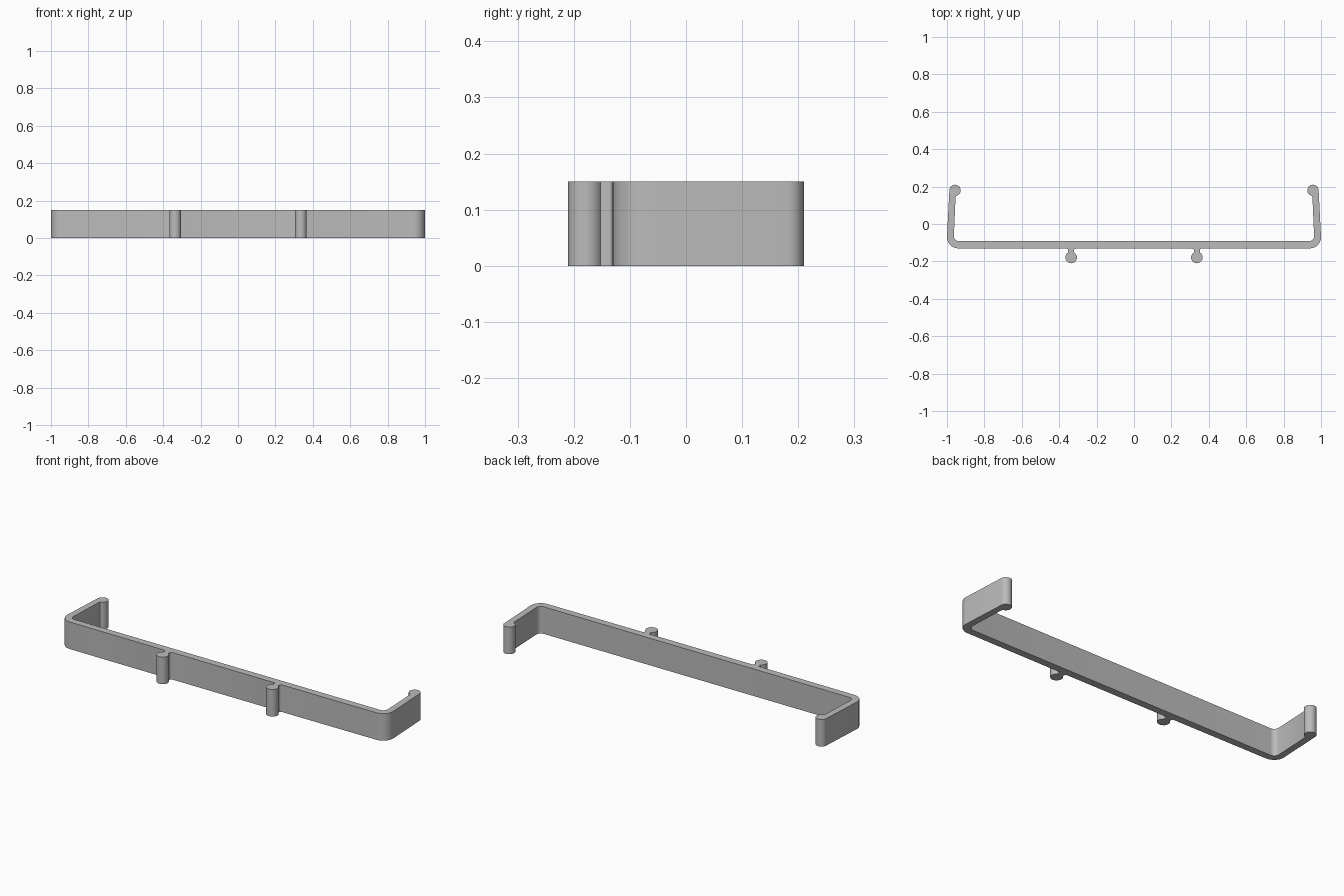
import bpy
import bmesh
from math import sin, cos, radians

if "Cube" in bpy.data.objects:
    bpy.data.objects.remove(bpy.data.objects["Cube"], do_unlink=True)

HEIGHT = 0.15


def arc(cx, cy, r, start, end, steps):
    """Points on a circular arc, angles in degrees."""
    angles = [radians(start + (end - start) * i / steps) for i in range(steps + 1)]
    return [(cx + r * cos(a), cy + r * sin(a)) for a in angles]


# Half of the clip outline, from the front centre round to the back centre
PEG_X, PEG_Y, NECK = 0.336, -0.179, 0.016
half = [(0, -0.132)]
# Front peg on its flared neck
half += arc(PEG_X - NECK - 0.008, -0.14, 0.008, 90, 0, 4)
half += arc(PEG_X, PEG_Y, 0.031, 120, 420, 32)
half += arc(PEG_X + NECK + 0.008, -0.14, 0.008, 180, 90, 4)
# Rounded outer corner, then the arm leaning slightly inward to its end bead
half += [(0.73, -0.131)]
half += arc(0.94, -0.07, 0.06, 270, 360, 12)
half += arc(0.957, 0.18, 0.03, 2, 258, 28)
# Inner arm face and inner corner
half += [(0.954, 0.142)]
half += arc(0.936, -0.065, 0.027, 0, -90, 8)
half += [(0, -0.092)]

outline = half + [(-x, y) for x, y in reversed(half[1:-1])]

# Extrude the outline into the strip
bm = bmesh.new()
base = bm.faces.new([bm.verts.new((x, y, 0)) for x, y in outline])
top = bmesh.ops.extrude_face_region(bm, geom=[base], use_keep_orig=True)["geom"]
bmesh.ops.translate(bm, vec=(0, 0, HEIGHT),
                    verts=[v for v in top if isinstance(v, bmesh.types.BMVert)])
bmesh.ops.recalc_face_normals(bm, faces=bm.faces)
mesh = bpy.data.meshes.new("clip_strip")
bm.to_mesh(mesh)
bm.free()

clip = bpy.data.objects.new("clip_strip", mesh)
bpy.context.collection.objects.link(clip)

# Plain grey material
grey = bpy.data.materials.new("light_grey")
grey.use_nodes = True
grey.diffuse_color = (0.5, 0.5, 0.5, 1)
grey.node_tree.nodes["Principled BSDF"].inputs["Base Color"].default_value = (0.5, 0.5, 0.5, 1)
mesh.materials.append(grey)

bpy.ops.object.select_all(action="DESELECT")
clip.select_set(True)
bpy.context.view_layer.objects.active = clip
bpy.ops.object.shade_smooth_by_angle(angle=radians(30))
